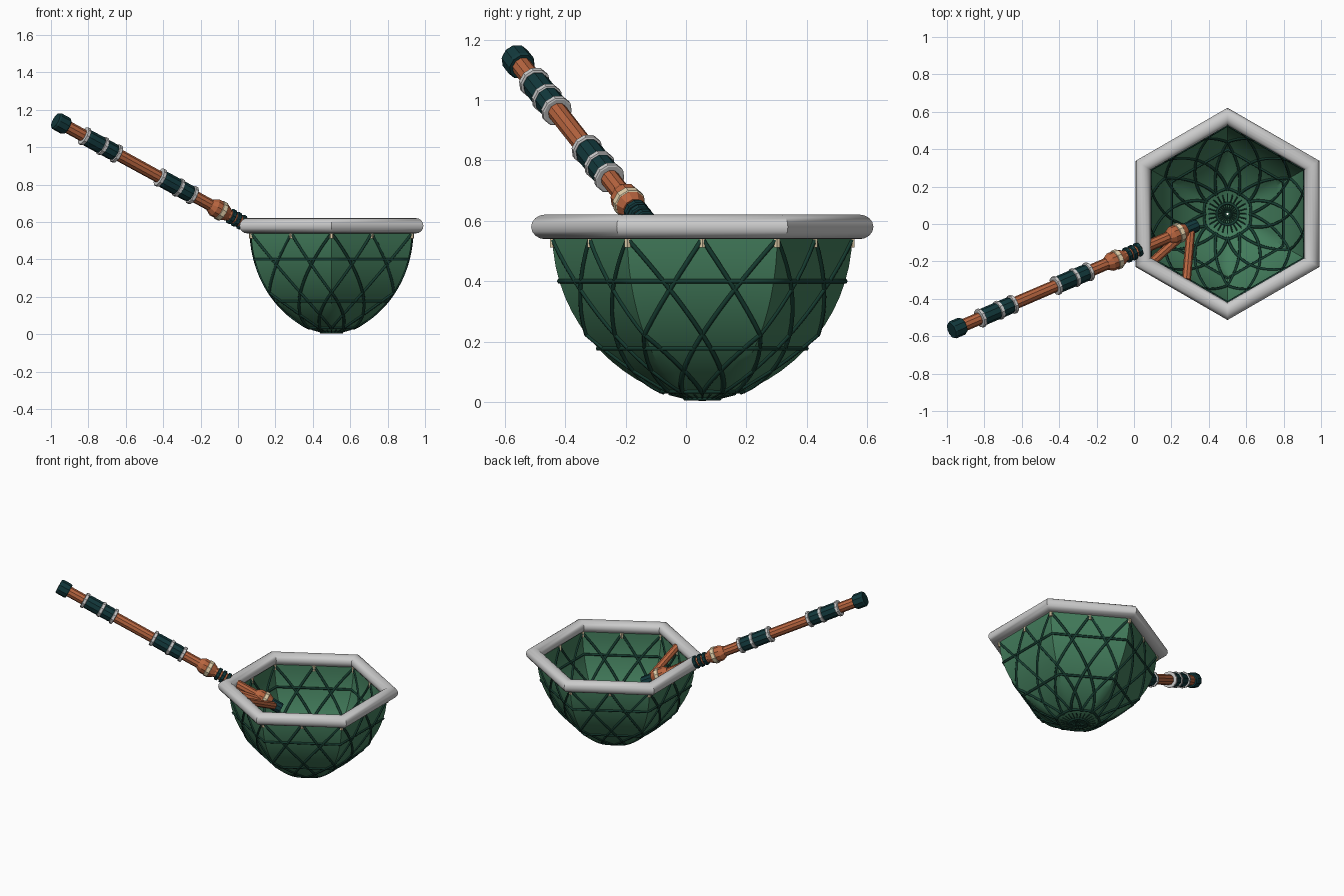
import bpy, bmesh, math
from mathutils import Vector

if "Cube" in bpy.data.objects:
    bpy.data.objects.remove(bpy.data.objects["Cube"])

def mat(name, r, g, b):
    m = bpy.data.materials.new(name)
    m.diffuse_color = (r, g, b, 1)
    m.use_nodes = True
    m.node_tree.nodes["Principled BSDF"].inputs["Base Color"].default_value = m.diffuse_color
    return m

GREEN = mat("net_green", .055, .2, .105)
CORD = mat("cord_green", .008, .045, .03)
WOOD = mat("wood", .48, .13, .05)
DARK = mat("dark_wrap", .006, .04, .045)
CREAM = mat("cream", .75, .62, .4)
CX, CY = .5, .054

def add_mesh(name, rows, material=None, close_u=True, close_v=False, caps=False, smooth=None):
    """Skin a list of point rings into a mesh."""
    bm = bmesh.new()
    vs = [[bm.verts.new(p) for p in row] for row in rows]
    n, m = len(rows), len(rows[0])
    for i in range(n if close_v else n - 1):
        for j in range(m if close_u else m - 1):
            k, l = (i + 1) % n, (j + 1) % m
            bm.faces.new((vs[i][j], vs[i][l], vs[k][l], vs[k][j]))
    if caps:
        bm.faces.new(vs[0])
        bm.faces.new(vs[-1])
    bmesh.ops.recalc_face_normals(bm, faces=bm.faces)
    me = bpy.data.meshes.new(name)
    bm.to_mesh(me)
    bm.free()
    ob = bpy.data.objects.new(name, me)
    bpy.context.collection.objects.link(ob)
    if material:
        me.materials.append(material)
    if smooth:
        bpy.ops.object.select_all(action='DESELECT')
        ob.select_set(True)
        bpy.context.view_layer.objects.active = ob
        bpy.ops.object.shade_smooth_by_angle(angle=math.radians(smooth))
    return ob

def lathe(name, a, b, profile, material, sides=10):
    """Turned part between a and b; profile is (fraction, radius)."""
    a, b = Vector(a), Vector(b)
    d = b - a
    q = d.to_track_quat('Z', 'Y')
    rows = [[a + d * t + q @ Vector((r * math.cos(2 * math.pi * j / sides),
             r * math.sin(2 * math.pi * j / sides), 0)) for j in range(sides)] for t, r in profile]
    return add_mesh(name, rows, material, caps=True)

def cords(name, paths, depth, cyclic=False):
    cu = bpy.data.curves.new(name, 'CURVE')
    cu.dimensions = '3D'
    cu.bevel_depth = depth
    cu.bevel_resolution = 1
    for pts in paths:
        s = cu.splines.new('POLY')
        s.points.add(len(pts) - 1)
        for p, co in zip(s.points, pts):
            p.co = (*co, 1)
        s.use_cyclic_u = cyclic
    cu.materials.append(CORD)
    ob = bpy.data.objects.new(name, cu)
    bpy.context.collection.objects.link(ob)

def net_point(a, th):
    """Hexagonal bowl surface: a runs 0 (bottom) to pi/2 (top)."""
    R = .497 * math.sin(a) ** 1.13
    phi = (th - math.pi / 6) % (math.pi / 3) - math.pi / 6
    hexa = math.cos(math.pi / 6) / math.cos(phi)
    w = min(1, max(0, (R - .05) / .15))
    R *= 1 + (hexa - 1) * w
    return Vector((CX + R * math.cos(th), CY + R * math.sin(th), .006 + .55 * (1 - math.cos(a))))

TOP = math.pi / 2

# Hexagonal tube rim with mitred corners
rim = []
for k in range(6):
    th = math.radians(30 + 60 * k)
    row = []
    for j in range(16):
        u = 2 * math.pi * j / 16
        R = .52 + .041 * math.cos(u) / math.cos(math.pi / 6)
        row.append((CX + R * math.cos(th), CY + R * math.sin(th), .58 + .041 * math.sin(u)))
    rim.append(row)
add_mesh("rim", rim, close_v=True, smooth=40)

# Net bowl
N = 48
rows = [[net_point(.02 + (TOP - .02) * i / 16, 2 * math.pi * j / N) for j in range(N)] for i in range(17)]
add_mesh("net_bowl", rows, GREEN, smooth=40)

# Crossing cords, horizontal hoops and bottom spokes
diag = []
for k in range(12):
    for s in (-1, 1):
        diag.append([net_point(.3 + (TOP - .33) * i / 24, math.radians(30 * k + s * 60 * (1 - i / 24)))
                     for i in range(25)])
cords("net_cords", diag, .008)
hoops = []
for z in (.4, .177, .035, .012):
    a = math.acos(1 - (z - .006) / .55)
    hoops.append([net_point(a, 2 * math.pi * j / N) for j in range(N)])
cords("net_hoops", hoops, .008, True)
cords("bottom_spokes", [[net_point(a, math.pi * k / 12) for a in (.03, .15, .27)] for k in range(24)], .0035)

# Knots tying the net to the rim, at corners and mid edges
for k in range(12):
    th = math.radians(30 * k)
    p = net_point(1.5, th)
    lathe("knot", (p.x, p.y, .512), (p.x, p.y, .55), [(0, .011), (1, .011)], CREAM, 6)

# Handle axis, addressed by x
def axis(x):
    return Vector((x, -.15 + .43 * x, .61 - .547 * x))

def seg(name, x0, x1, r, material, sides=10):
    return lathe(name, axis(x0), axis(x1), [(0, r * .9), (.12, r), (.88, r), (1, r * .9)], material, sides)

lathe("handle_shaft", axis(-.95), axis(.3), [(0, .034), (1, .031)], WOOD)
seg("end_cap", -.975, -.915, .049, DARK)

# Two wrapped grips with grey bands
for x in (-.735, -.33):
    seg("grip_wrap", x - .085, x + .085, .046, DARK)
    for o in (-.085, .012, .085):
        seg("grip_band", x + o - .009, x + o + .009, .052, None)

# Collars with cream bands, outside and inside the rim
for x in (-.1, .23):
    lathe("collar", axis(x - .05), axis(x + .045),
          [(0, .034), (.25, .05), (.75, .05), (1, .036)], WOOD)
    seg("collar_band", x - .004, x + .021, .054, CREAM)

# Cord binding beside the rim
for x in (-.035, -.008, .02):
    seg("binding", x - .009, x + .009, .042, DARK)

# Dark tip and the two braces running back to the rim
seg("handle_tip", .272, .335, .036, DARK)
for end in ((.28, -.3, .575), (.1, -.2, .56)):
    lathe("brace", axis(.305), end, [(0, .024), (1, .024)], WOOD, 8)
